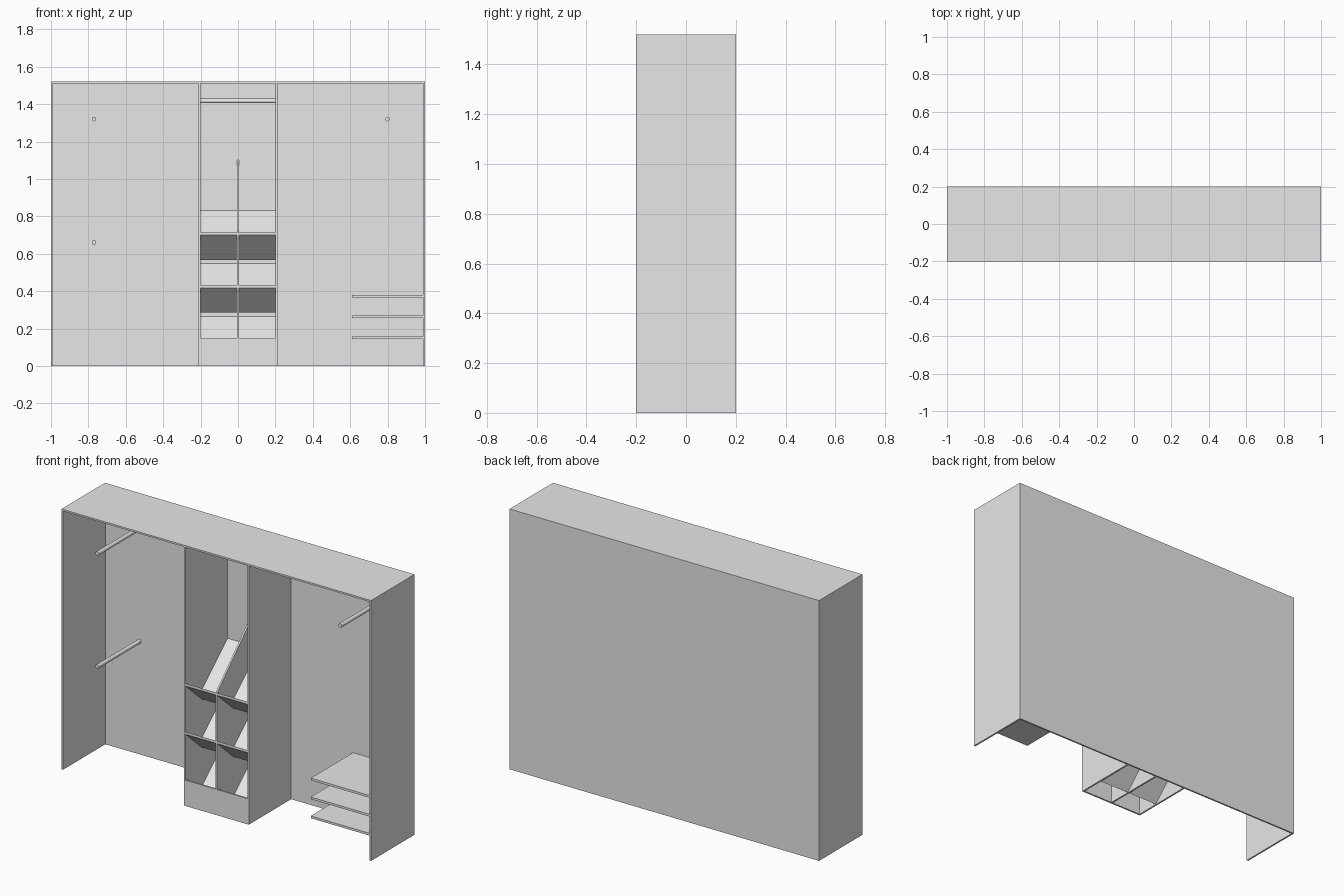
import bpy, bmesh, math

cube = bpy.data.objects.get("Cube")
if cube:
    bpy.data.objects.remove(cube, do_unlink=True)

# Single plain finish
GREY = (0.8, 0.8, 0.8, 1)
mat = bpy.data.materials.new("plain grey")
mat.use_nodes = True
mat.diffuse_color = GREY
mat.node_tree.nodes["Principled BSDF"].inputs["Base Color"].default_value = GREY

W, D, H, T = 1.0, 0.2, 1.52, 0.01   # half width, half depth, height, board
BACK = D - T                        # inner face of the back panel


def finish(name, bm):
    bmesh.ops.recalc_face_normals(bm, faces=bm.faces)
    mesh = bpy.data.meshes.new(name)
    bm.to_mesh(mesh)
    bm.free()
    mesh.materials.append(mat)
    obj = bpy.data.objects.new(name, mesh)
    bpy.context.collection.objects.link(obj)
    return obj


def extrude_x(name, x0, x1, profile):
    """Sweep a (y, z) outline from x0 to x1."""
    bm = bmesh.new()
    face = bm.faces.new([bm.verts.new((x0, y, z)) for y, z in profile])
    new = bmesh.ops.extrude_face_region(bm, geom=[face])["geom"]
    verts = [v for v in new if isinstance(v, bmesh.types.BMVert)]
    bmesh.ops.translate(bm, verts=verts, vec=(x1 - x0, 0, 0))
    return finish(name, bm)


def board(name, x0, x1, y0, y1, z0, z1):
    return extrude_x(name, x0, x1, [(y0, z0), (y1, z0), (y1, z1), (y0, z1)])


def rod(name, centre, length, rotation):
    bpy.ops.mesh.primitive_cylinder_add(vertices=20, radius=0.012, depth=length,
                                        location=centre, rotation=rotation)
    obj = bpy.context.object
    obj.name = name
    obj.data.materials.append(mat)
    bpy.ops.object.shade_smooth_by_angle()


# Carcass
board("top_panel", -W, W, -D, D, H - T, H)
board("back_panel", -W + T, W - T, BACK, D, 0, H - T)
for side, s in (("left", 1), ("right", -1)):
    board(side + "_side_panel", *sorted((s * (W - T), s * W)), -D, D, 0, H - T)
    board(side + "_tower_panel", *sorted((s * 0.2, s * 0.21)), -D, BACK, 0, H - T)

# Low shelves in the left bay
for i, z in enumerate((0.145, 0.256, 0.366)):
    board(f"low_shelf_{i + 1}", 0.61, W - T, -D, BACK, z, z + 0.013)

# Tower: kick board and centre divider with a raked top
board("kick_board", -0.2, 0.2, -D, -BACK, 0, 0.15)
extrude_x("centre_divider", -0.005, 0.005,
          [(-BACK, 0), (BACK, 0), (BACK, 1.1), (-D, 0.715), (-D, 0.15), (-BACK, 0.15)])

# V-shaped trough shelves, three rows on each side of the divider
for row, z in enumerate((0.15, 0.433, 0.715)):
    front = -D if row else -BACK
    trough = [(front, 0), (front, -0.015), (-0.05, -0.148),
              (BACK, 0.09), (BACK, 0.115), (-0.071, -0.114)]
    outline = [(y, z + dz) for y, dz in trough]
    for side, s in (("left", 1), ("right", -1)):
        extrude_x(f"{side}_trough_shelf_{row + 1}", *sorted((s * 0.005, s * 0.2)), outline)

# Hanging rods
for name, x, z in (("right_upper_rod", -0.77, 1.32), ("right_lower_rod", -0.77, 0.66),
                   ("left_rod", 0.8, 1.32)):
    rod(name, (x, (BACK - D) / 2, z), D + BACK, (math.pi / 2, 0, 0))
rod("tower_rod", (0, 0, 1.417), 0.4, (0, math.pi / 2, 0))
